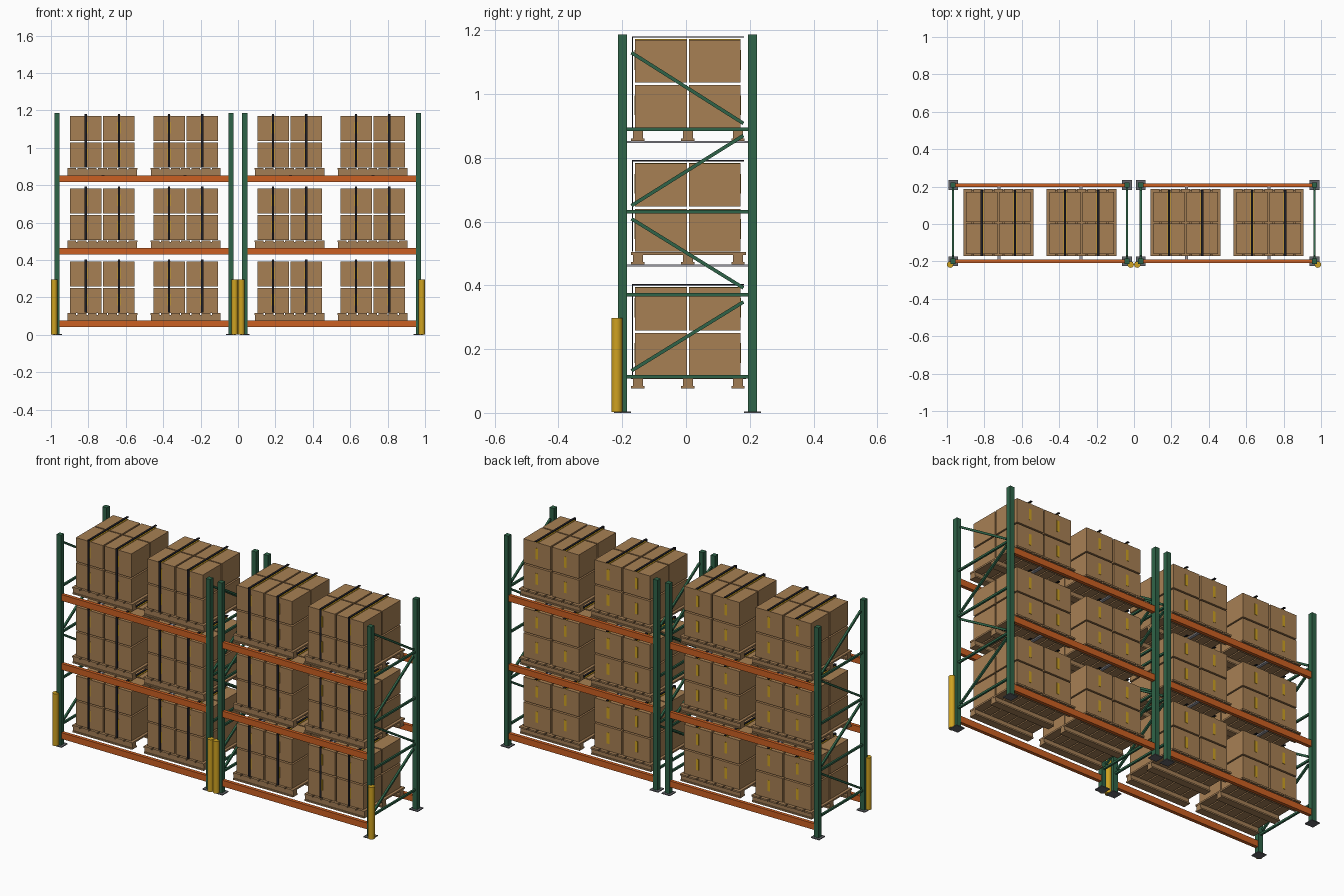
import bpy, bmesh, math
from mathutils import Vector, Matrix

if "Cube" in bpy.data.objects:
    bpy.data.objects.remove(bpy.data.objects["Cube"])


def material(name, rgb):
    m = bpy.data.materials.new(name)
    m.diffuse_color = (*rgb, 1)
    m.use_nodes = True
    m.node_tree.nodes["Principled BSDF"].inputs["Base Color"].default_value = m.diffuse_color
    return m


GREEN = material("frame green", (0.028, 0.127, 0.065))
ORANGE = material("beam orange", (0.60, 0.115, 0.016))
YELLOW = material("safety yellow", (0.62, 0.36, 0.015))
CARDBOARD = material("cardboard", (0.39, 0.216, 0.088))
WOOD = material("pallet wood", (0.36, 0.205, 0.09))
BLACK = material("strap black", (0.014, 0.014, 0.02))
STEEL = material("plate grey", (0.13, 0.135, 0.15))
ZINC = material("support grey", (0.33, 0.33, 0.37))


class Part:
    """Collects boxes, bars and cylinders into one named object."""

    def __init__(self, name, mat):
        self.name, self.mat, self.bm = name, mat, bmesh.new()

    def box(self, center, size):
        m = Matrix.Translation(center) @ Matrix.Diagonal((*size, 1))
        bmesh.ops.create_cube(self.bm, size=1, matrix=m)

    def bar(self, a, b, thick):
        a, b = Vector(a), Vector(b)
        d = b - a
        rot = Matrix.Rotation(math.atan2(d.z, d.y), 4, 'X')
        m = Matrix.Translation((a + b) / 2) @ rot @ Matrix.Diagonal((thick, d.length, thick, 1))
        bmesh.ops.create_cube(self.bm, size=1, matrix=m)

    def cylinder(self, x, y, r, z0, z1):
        bmesh.ops.create_cone(self.bm, cap_ends=True, segments=16, radius1=r, radius2=r,
                              depth=z1 - z0, matrix=Matrix.Translation((x, y, (z0 + z1) / 2)))

    def finish(self):
        mesh = bpy.data.meshes.new(self.name)
        self.bm.to_mesh(mesh)
        self.bm.free()
        mesh.materials.append(self.mat)
        ob = bpy.data.objects.new(self.name, mesh)
        bpy.context.collection.objects.link(ob)
        return ob


FRAME_X = (-0.967, -0.038, 0.036, 0.965)
POST_Y = (-0.199, 0.208)
BEAM_TOPS = (0.076, 0.465, 0.853)
LOAD_Y = 0.006
PALLET_X = (-0.725, -0.280, 0.276, 0.720)

# Upright frames: posts, foot plates and lattice bracing
posts = Part("upright_posts", GREEN)
feet = Part("foot_plates", STEEL)
braces = Part("frame_braces", GREEN)
for x in FRAME_X:
    for y in POST_Y:
        posts.box((x, y, 0.595), (0.027, 0.028, 1.184))
        feet.box((x, y, 0.0025), (0.052, 0.053, 0.005))
    for z in (0.114, 0.371, 0.631, 0.890):
        braces.bar((x, -0.19, z), (x, 0.20, z), 0.011)
    for z0, z1 in ((0.132, 0.348), (0.609, 0.392), (0.650, 0.870), (1.130, 0.908)):
        braces.bar((x, -0.171, z0), (x, 0.18, z1), 0.011)

# Column guards
guards = Part("column_guards", YELLOW)
for x in (-0.983, -0.018, 0.018, 0.983):
    guards.cylinder(x, -0.217, 0.0172, 0.003, 0.297)

# Load beams and pallet support bars
beams = Part("load_beams", ORANGE)
supports = Part("support_bars", ZINC)
for x0, x1 in (FRAME_X[:2], FRAME_X[2:]):
    for level, top in enumerate(BEAM_TOPS):
        for y in POST_Y:
            beams.box(((x0 + x1) / 2, y, top - 0.0175), (x1 - x0 - 0.026, 0.019, 0.035))
        if level:
            for s in (-1, 1):
                supports.box(((x0 + x1) / 2 + s * 0.22, 0.0045, top - 0.003),
                             (0.016, 0.39, 0.007))

# Pallets with strapped cartons
pallets = Part("pallets", WOOD)
cartons = Part("cartons", CARDBOARD)
tape = Part("carton_tape", YELLOW)
straps = Part("load_straps", BLACK)
BW, BD, BH = 0.168, 0.162, 0.134
for base in BEAM_TOPS:
    for px in PALLET_X:
        # three skids with bottom boards, then the slatted deck
        for dy in (-0.157, 0, 0.157):
            y = LOAD_Y + dy
            pallets.box((px, y, base + 0.004), (0.372, 0.042, 0.008))
            pallets.box((px, y, base + 0.0195), (0.372, 0.032, 0.023))
        for i in range(7):
            pallets.box((px + (i - 3) * 0.0545, LOAD_Y + 0.002, base + 0.0355),
                        (0.047, 0.36, 0.009))
        load_top = base + 0.318
        for sx in (-1, 1):
            x = px + sx * 0.0885
            for sy in (-1, 1):
                y = LOAD_Y + sy * 0.0845
                for layer in (0, 1):
                    z = base + 0.041 + BH / 2 + layer * 0.142
                    cartons.box((x, y, z), (BW, BD, BH))
                    # tape tab on the outer face
                    tape.box((x, y + sy * BD / 2, z + 0.004), (0.016, 0.003, 0.062))
                # tape along the top seam
                tape.box((x, y, load_top), (0.016, BD, 0.003))
            # strap over the top and down the front
            straps.box((x, LOAD_Y, load_top + 0.008), (0.012, 0.352, 0.004))
            straps.box((x, LOAD_Y - 0.174, base + 0.185), (0.012, 0.004, 0.286))

for part in (posts, feet, braces, guards, beams, supports, pallets, cartons, tape, straps):
    ob = part.finish()
    if part is guards:
        bpy.context.view_layer.objects.active = ob
        ob.select_set(True)
        bpy.ops.object.shade_smooth_by_angle(angle=math.radians(35))
        ob.select_set(False)
